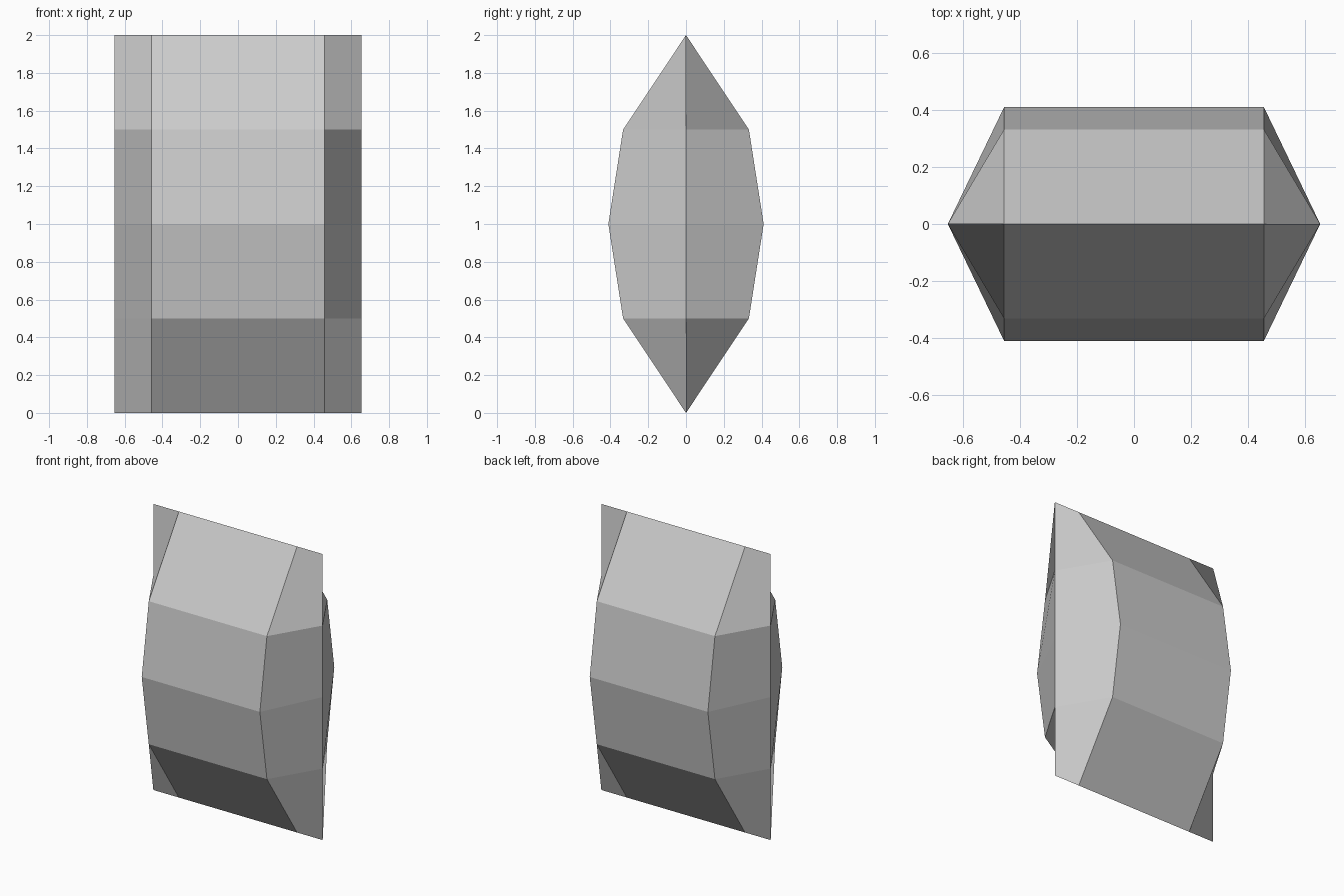
import bpy, bmesh

if "Cube" in bpy.data.objects:
    bpy.data.objects.remove(bpy.data.objects["Cube"])

# (height, half depth) of each hexagonal section; the ends pinch to a ridge
SECTIONS = [(0, 0), (0.5, 0.333), (1.0, 0.411), (1.5, 0.333), (2.0, 0)]
HALF_W, SHOULDER = 0.655, 0.457

bm = bmesh.new()

# Stack the section rings
rings = []
for z, d in SECTIONS:
    outline = [(-HALF_W, 0), (-SHOULDER, -d), (SHOULDER, -d),
               (HALF_W, 0), (SHOULDER, d), (-SHOULDER, d)]
    rings.append([bm.verts.new((x, y, z)) for x, y in outline])

# Skin between neighbouring rings
for low, high in zip(rings, rings[1:]):
    for i in range(6):
        j = (i + 1) % 6
        bm.faces.new((low[i], low[j], high[j], high[i]))

# Weld the pinched ends into ridges
bmesh.ops.remove_doubles(bm, verts=bm.verts, dist=0.0001)
bmesh.ops.recalc_face_normals(bm, faces=bm.faces)

mesh = bpy.data.meshes.new("faceted_body")
bm.to_mesh(mesh)
bm.free()
body = bpy.data.objects.new("faceted_body", mesh)
bpy.context.collection.objects.link(body)
